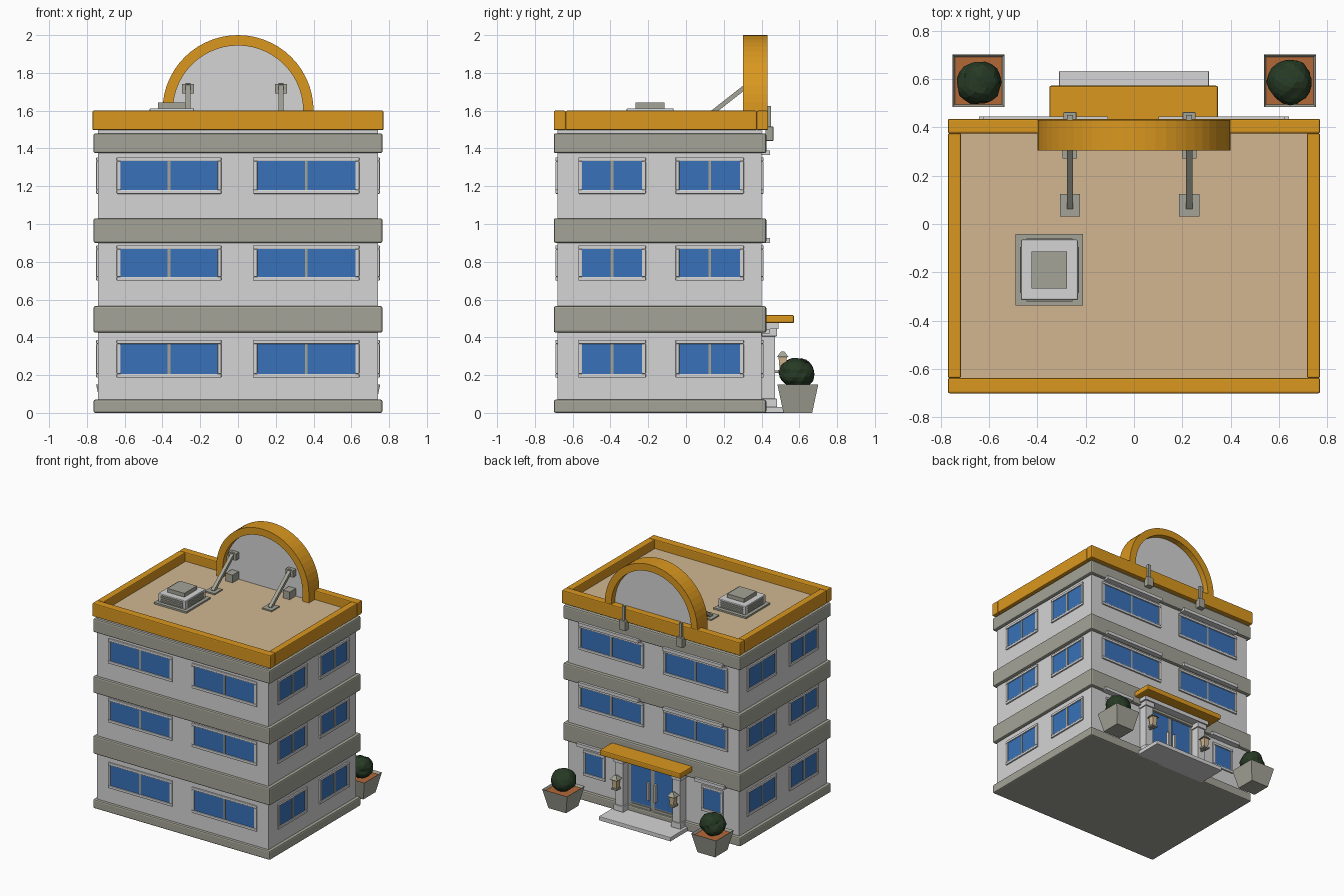
import bpy, bmesh, math, random
from mathutils import Vector

random.seed(4)
if "Cube" in bpy.data.objects:
    bpy.data.objects.remove(bpy.data.objects["Cube"])


def material(name, r, g, b):
    m = bpy.data.materials.new(name)
    m.use_nodes = True
    m.diffuse_color = (r, g, b, 1)
    m.node_tree.nodes["Principled BSDF"].inputs["Base Color"].default_value = (r, g, b, 1)
    return m


WALL = material("pale_wall", 0.66, 0.66, 0.66)
STONE = material("grey_stone", 0.37, 0.37, 0.31)
ORANGE = material("orange_trim", 0.70, 0.31, 0.014)
TAN = material("tan_roof", 0.64, 0.47, 0.28)
GLASS = material("blue_glass", 0.04, 0.165, 0.48)
SOIL = material("brown_soil", 0.45, 0.14, 0.04)
LEAF = material("dark_green_leaf", 0.02, 0.042, 0.018)


def finish(name, bm, mats, bevel=0):
    bmesh.ops.recalc_face_normals(bm, faces=bm.faces)
    mesh = bpy.data.meshes.new(name)
    bm.to_mesh(mesh)
    bm.free()
    ob = bpy.data.objects.new(name, mesh)
    bpy.context.collection.objects.link(ob)
    for m in mats:
        mesh.materials.append(m)
    if bevel:
        mod = ob.modifiers.new("bevel", "BEVEL")
        mod.width = bevel
        mod.segments = 2
    return ob


def box(name, xs, ys, zs, mat, bevel=0, taper=1):
    """Box from ranges; taper scales the bottom face about its centre."""
    bm = bmesh.new()
    bmesh.ops.create_cube(bm, size=1)
    for v in bm.verts:
        k = taper if v.co.z < 0 else 1
        for i, (a, b) in enumerate((xs, ys, zs)):
            s = k if i < 2 else 1
            v.co[i] = (a + b) / 2 + v.co[i] * (b - a) * s
    return finish(name, bm, [mat], bevel)


def around(c, half):
    return (c - half, c + half)


# Each facade: axis of its normal, direction, wall plane
FACES = {"front": (1, -1, -0.68), "rear": (1, 1, 0.40),
         "left": (0, 1, 0.74), "right": (0, -1, -0.74)}


def on_face(face, name, us, zs, d0, d1, mat, bevel=0):
    """Box on a facade, between d0 and d1 out from the wall plane."""
    axis, sign, plane = FACES[face]
    ds = sorted((plane + sign * d0, plane + sign * d1))
    xy = (ds, us) if axis == 0 else (us, ds)
    return box(face + "_" + name, *xy, zs, mat, bevel)


def window(face, us, zs, mullion=True):
    (a, b), (c, d) = us, zs
    t = 0.02
    on_face(face, "window_glass", us, zs, -0.01, 0.003, GLASS)
    for z in ((c - t, c), (d, d + t)):
        on_face(face, "window_rail", (a - t, b + t), z, -0.01, 0.011, WALL, 0.004)
    for u in ((a - t, a), (b, b + t)):
        on_face(face, "window_jamb", u, (c, d), -0.01, 0.011, WALL, 0.004)
    if mullion:
        on_face(face, "window_mullion", around((a + b) / 2, 0.007), zs, -0.01, 0.008, STONE)


# Main block, stone bands and roof
box("walls", (-0.74, 0.74), (-0.68, 0.40), (0.01, 1.50), WALL)
for z in ((0, 0.07), (0.425, 0.565), (0.90, 1.03), (1.375, 1.48)):
    box("stone_band", (-0.765, 0.765), (-0.70, 0.425), z, STONE, 0.01)
box("roof_deck", (-0.74, 0.74), (-0.67, 0.40), (1.49, 1.53), TAN)

# Parapet
for y in ((-0.70, -0.637), (0.375, 0.435)):
    box("parapet_long", (-0.77, 0.77), y, (1.497, 1.60), ORANGE, 0.007)
for x in ((-0.77, -0.715), (0.715, 0.77)):
    box("parapet_side", x, (-0.637, 0.375), (1.497, 1.60), ORANGE, 0.007)

# Windows
STOREYS = ((0.207, 0.366), (0.72, 0.867), (1.18, 1.333))
LONG = ((-0.622, -0.108), (0.102, 0.622))
for i, zs in enumerate(STOREYS):
    for us in LONG:
        window("front", us, zs)
        if i:
            window("rear", us, zs)
    for us in ((-0.55, -0.233), (-0.035, 0.286)):
        window("left", us, zs)
        window("right", us, zs)
for s in (-1, 1):
    window("rear", around(s * 0.51, 0.075), STOREYS[0], False)
    on_face("rear", "low_window_ledge", around(s * 0.51, 0.13), (0.42, 0.445), 0, 0.045, WALL)
for z in (0.90, 1.365):
    for a, b in LONG:
        on_face("rear", "window_ledge", (a, b), (z, z + 0.025), 0, 0.045, WALL)

# Arched sign frame and its blank panel
N = 28
R_OUT, R_IN, BASE = 0.40, 0.345, 1.60
arc = [(math.cos(math.pi * i / N), math.sin(math.pi * i / N)) for i in range(N + 1)]


def arch_path(r):
    pts = [(r * c, BASE + r * s) for c, s in arc]
    return [(r, 1.53)] + pts + [(-r, 1.53)]


def extrude_y(bm, depth):
    geo = bmesh.ops.extrude_face_region(bm, geom=bm.faces[:])["geom"]
    verts = [g for g in geo if isinstance(g, bmesh.types.BMVert)]
    bmesh.ops.translate(bm, verts=verts, vec=(0, depth, 0))


bm = bmesh.new()
outer = [bm.verts.new((x, 0.303, z)) for x, z in arch_path(R_OUT)]
inner = [bm.verts.new((x, 0.303, z)) for x, z in arch_path(R_IN)]
for i in range(len(outer) - 1):
    bm.faces.new((outer[i], outer[i + 1], inner[i + 1], inner[i]))
extrude_y(bm, 0.128)
finish("arch_frame", bm, [ORANGE])
bm = bmesh.new()
bm.faces.new([bm.verts.new((x, 0.345, z)) for x, z in arch_path(R_IN + 0.01)])
extrude_y(bm, 0.04)
finish("arch_panel", bm, [WALL])

# Sign braces, roof blocks and rear brackets
for x in (-0.265, 0.228):
    box("brace_foot", around(x, 0.042), (0.03, 0.125), (1.53, 1.54), STONE)
    box("brace_head", around(x, 0.032), (0.305, 0.35), (1.69, 1.742), STONE)
    box("brace_block", around(x, 0.03), (0.27, 0.36), (1.53, 1.59), STONE)
    p, q = Vector((x, 0.07, 1.535)), Vector((x, 0.325, 1.735))
    half = (q - p).length / 2
    strut = box("brace_strut", (-0.013, 0.013), (-half, half), (-0.012, 0.012), STONE)
    strut.location = (p + q) / 2
    strut.rotation_euler.x = math.atan2(q.z - p.z, q.y - p.y)
    box("rear_bracket_bar", around(x, 0.012), (0.43, 0.45), (1.47, 1.625), STONE)
    box("rear_bracket_block", around(x, 0.027), (0.42, 0.463), (1.44, 1.515), STONE, 0.004)

# Rooftop air unit
AX, AY = -0.35, -0.19
box("air_unit_base", around(AX, 0.14), around(AY, 0.148), (1.53, 1.543), STONE)
box("air_unit_body", around(AX, 0.118), around(AY, 0.125), (1.543, 1.612), WALL, 0.006)
box("air_unit_cap", around(AX, 0.073), around(AY, 0.077), (1.61, 1.642), STONE)
for i in range(4):
    z = 1.552 + i * 0.014
    box("air_unit_louvre", around(AX, 0.095), around(AY, 0.131), (z, z + 0.007), STONE)
    box("air_unit_side_louvre", around(AX, 0.122), around(AY, 0.095), (z, z + 0.007), STONE)

# Entrance: step, canopy, columns and lanterns
box("entrance_step", (-0.31, 0.31), (0.40, 0.633), (0, 0.032), WALL, 0.004)
box("canopy", (-0.35, 0.347), (0.40, 0.572), (0.475, 0.518), ORANGE, 0.008)
box("canopy_beam", (-0.30, 0.30), (0.40, 0.49), (0.445, 0.476), WALL)
for x in (-0.247, 0.247):
    box("column", around(x, 0.033), (0.40, 0.472), (0.03, 0.45), WALL)
    box("column_capital", around(x, 0.042), (0.40, 0.482), (0.405, 0.445), WALL, 0.004)
    box("column_foot", around(x, 0.042), (0.40, 0.482), (0.03, 0.075), WALL, 0.004)
    ys = 0.512
    box("lantern_arm", around(x, 0.008), (0.47, ys), (0.21, 0.225), STONE)
    box("lantern_tray", around(x, 0.024), around(ys, 0.024), (0.215, 0.228), STONE)
    box("lantern_glass", around(x, 0.022), around(ys, 0.022), (0.228, 0.295), TAN, 0, 0.75)
    bm = bmesh.new()
    bmesh.ops.create_cone(bm, cap_ends=True, segments=4, radius1=0.045, radius2=0.012, depth=0.03)
    cap = finish("lantern_cap", bm, [STONE])
    cap.location = (x, ys, 0.31)
    cap.rotation_euler.z = math.pi / 4

# Double door
on_face("rear", "door_frame", (-0.215, 0.215), (0.03, 0.445), -0.01, 0.008, STONE)
for s in (-1, 1):
    on_face("rear", "door_glass", around(s * 0.10, 0.085), (0.10, 0.42), 0, 0.013, GLASS)
    on_face("rear", "door_kick_plate", around(s * 0.10, 0.085), (0.04, 0.09), 0, 0.014, STONE)
    on_face("rear", "door_handle", around(s * 0.03, 0.007), (0.15, 0.29), 0.01, 0.035, WALL)

# Planters with shrubs
for x in (-0.643, 0.645):
    y = 0.592
    bm = bmesh.new()
    bmesh.ops.create_cube(bm, size=1)
    for v in bm.verts:
        r = 0.076 if v.co.z < 0 else 0.108
        v.co = (x + math.copysign(r, v.co.x), y + math.copysign(r, v.co.y), 0.15 if v.co.z > 0 else 0)
    bm.normal_update()
    top = [f for f in bm.faces if f.normal.z > 0.9]
    bmesh.ops.inset_region(bm, faces=top, thickness=0.014)
    bmesh.ops.translate(bm, verts=top[0].verts[:], vec=(0, 0, -0.018))
    top[0].material_index = 1
    finish("planter", bm, [STONE, SOIL])
    bm = bmesh.new()
    bmesh.ops.create_icosphere(bm, subdivisions=3, radius=1)
    lumps = [Vector([random.uniform(-1, 1) for _ in range(3)]).normalized() for _ in range(16)]
    for v in bm.verts:
        near = max(v.co.dot(l) for l in lumps)
        k = 0.60 + 0.37 * near + random.uniform(-0.03, 0.03)
        v.co = Vector((x, y - 0.005, 0.21)) + Vector((v.co.x * 0.10, v.co.y * 0.10, v.co.z * 0.085)) * k
    finish("shrub", bm, [LEAF])
